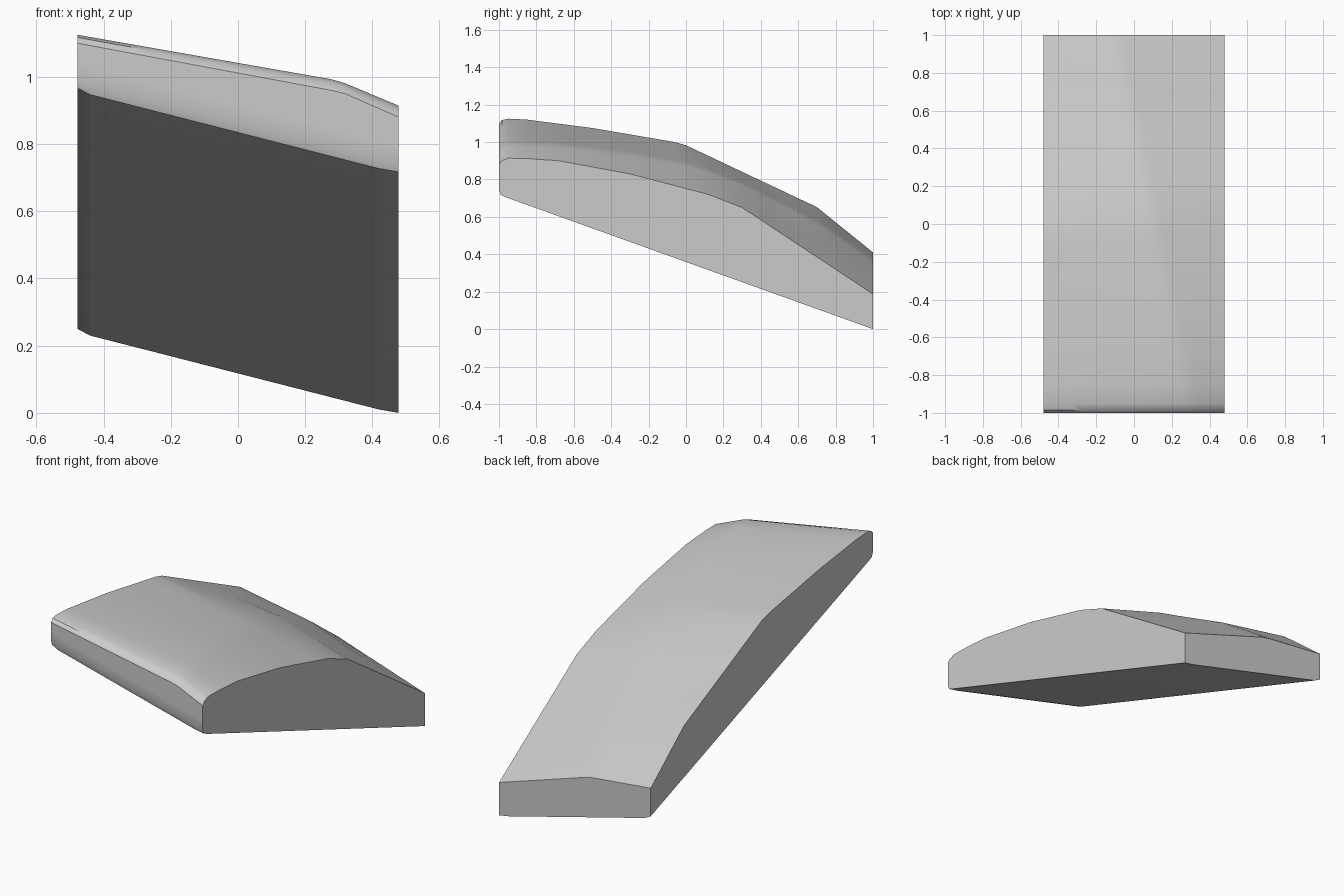
import bpy, bmesh

if "Cube" in bpy.data.objects:
    bpy.data.objects.remove(bpy.data.objects["Cube"])


def lerp_table(table, t):
    """Linear interpolation through (position, value) pairs."""
    for (a, va), (b, vb) in zip(table, table[1:]):
        if t <= b:
            return va + (vb - va) * (t - a) / (b - a)
    return table[-1][1]


HALF = 0.478
# Upper edge of the left and right side faces, and the tilt of the underside
LEFT = [(-1, 1.10), (-0.985, 1.117), (-0.95, 1.125), (-0.85, 1.12), (-0.5, 1.075),
        (-0.06, 1.0), (0, 0.983), (0.7, 0.652), (1, 0.41)]
RIGHT = [(-1, 0.88), (-0.985, 0.9), (-0.95, 0.914), (-0.85, 0.912), (-0.68, 0.90),
         (-0.3, 0.83), (0.12, 0.72), (0.3, 0.65), (1, 0.187)]
BASE = [(-HALF, 0.25), (-0.44, 0.23), (0.42, 0.01), (HALF, 0.0)]


def top_z(x, y):
    u = (x + HALF) / (2 * HALF)
    chord = (1 - u) * lerp_table(LEFT, y) + u * lerp_table(RIGHT, y)
    # Ridge that wanders from the right at the front to the centre at the back
    v = (y + 1) / 2
    peak = 0.31 - 0.40 * v
    bulge = min((x + HALF) / (peak + HALF), (HALF - x) / (HALF - peak))
    return chord + (0.035 + 0.015 * v) * bulge


def section(x, stations):
    """Closed y-z outline of the body at one x."""
    b = lerp_table(BASE, x)
    pts = [(1, b), (1, top_z(x, 1))]
    pts += [(y, top_z(x, y)) for y in reversed(stations[:-1])]
    # rounded lower front edge
    pts += [(-1, b + 0.80), (-1, b + 0.745), (-0.99, b + 0.717), (-0.955, b + 0.702)]
    return [(x, y, z) for y, z in pts]


# Stations along the length include every bend of both edges
ys = sorted({y for y, _ in LEFT + RIGHT} | {-0.15, 0.2, 0.42, 0.55, 0.85, 0.78})
xs = sorted({-HALF + 2 * HALF * i / 24 for i in range(25)} | {-0.44, 0.42})

# Wedge body: sections joined along x, closed with flat sides
bm = bmesh.new()
loops = [[bm.verts.new(p) for p in section(x, ys)] for x in xs]
n = len(loops[0])
for a, b in zip(loops, loops[1:]):
    for i in range(n):
        j = (i + 1) % n
        bm.faces.new((a[i], a[j], b[j], b[i]))
bm.faces.new(loops[0])
bm.faces.new(loops[-1])
bmesh.ops.recalc_face_normals(bm, faces=bm.faces)

mesh = bpy.data.meshes.new("sloped_block")
bm.to_mesh(mesh)
bm.free()
block = bpy.data.objects.new("sloped_block", mesh)
bpy.context.collection.objects.link(block)
bpy.context.view_layer.objects.active = block
block.select_set(True)
bpy.ops.object.shade_smooth_by_angle(angle=0.6)
